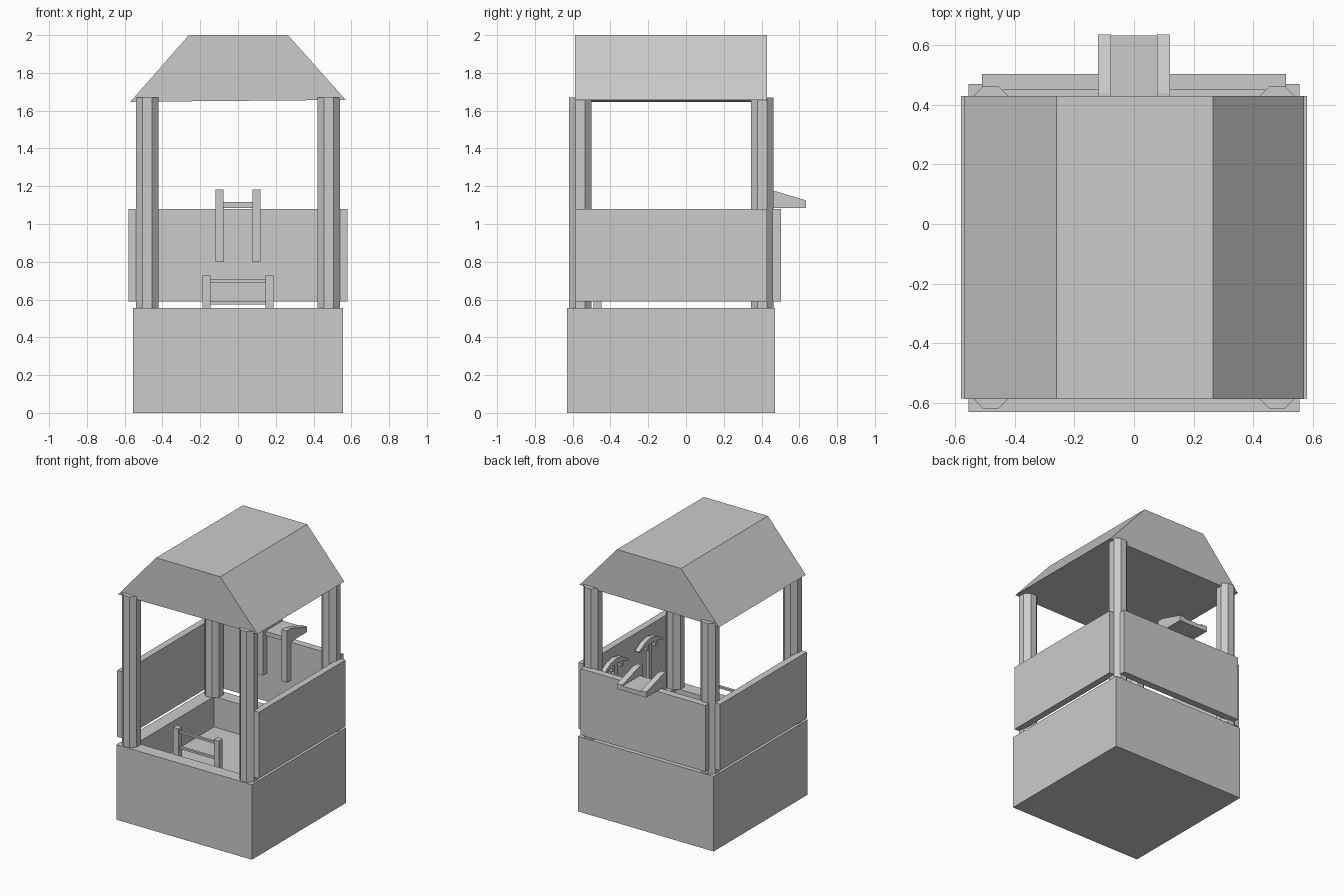
import bpy, bmesh, math

if "Cube" in bpy.data.objects:
    bpy.data.objects.remove(bpy.data.objects["Cube"])


def finish(name, bm):
    bmesh.ops.recalc_face_normals(bm, faces=bm.faces)
    mesh = bpy.data.meshes.new(name)
    bm.to_mesh(mesh)
    bm.free()
    ob = bpy.data.objects.new(name, mesh)
    bpy.context.collection.objects.link(ob)
    return ob


def prism(name, pts, lo, hi, axis):
    """Extrude a 2D outline along an axis between lo and hi."""
    def place(p, t):
        return {'x': (t, p[0], p[1]), 'y': (p[0], t, p[1]), 'z': (p[0], p[1], t)}[axis]
    bm = bmesh.new()
    a = [bm.verts.new(place(p, lo)) for p in pts]
    b = [bm.verts.new(place(p, hi)) for p in pts]
    bm.faces.new(a)
    bm.faces.new(b)
    n = len(pts)
    for i in range(n):
        bm.faces.new((a[i], a[(i + 1) % n], b[(i + 1) % n], b[i]))
    return finish(name, bm)


def box(name, x0, x1, y0, y1, z0, z1):
    return prism(name, [(x0, y0), (x1, y0), (x1, y1), (x0, y1)], z0, z1, 'z')


# Base with a sunken floor
bm = bmesh.new()
bmesh.ops.create_cube(bm, size=1)
for v in bm.verts:
    v.co = (v.co.x * 1.11, v.co.y * 1.10 - 0.08, (v.co.z + 0.5) * 0.555)
bm.normal_update()
top = [f for f in bm.faces if f.normal.z > 0.9]
bmesh.ops.inset_region(bm, faces=top, thickness=0.14)
pit = bmesh.ops.extrude_face_region(bm, geom=top)
bmesh.ops.translate(bm, vec=(0, 0, -0.225),
                    verts=[g for g in pit['geom'] if isinstance(g, bmesh.types.BMVert)])
bmesh.ops.delete(bm, geom=top, context='FACES')
finish("base", bm)

# Eight-sided corner posts
r, c = 0.06, 0.025
octagon = [(r, -c), (r, c), (c, r), (-c, r), (-r, c), (-r, -c), (-c, -r), (c, -r)]
for side, x in (("left", -0.48), ("right", 0.48)):
    for end, y in (("front", -0.56), ("back", 0.403)):
        prism(f"{end}_{side}_post", [(x + px, y + py) for px, py in octagon],
              0.555, 1.67, 'z')

# Wall panels
for side, s in (("left", -1), ("right", 1)):
    box(f"{side}_panel", *sorted((s * 0.53, s * 0.58)), -0.585, 0.43, 0.59, 1.08)
box("back_panel", -0.51, 0.51, 0.45, 0.503, 0.59, 1.08)

# Roof
prism("roof", [(-0.57, 1.647), (0.57, 1.657), (0.265, 2.0), (-0.26, 2.0)],
      -0.587, 0.43, 'y')

# Ladder into the pit
for side, s in (("left", -1), ("right", 1)):
    box(f"ladder_{side}_rail", *sorted((s * 0.145, s * 0.188)), -0.49, -0.447, 0.33, 0.727)
for i, z in enumerate((0.455, 0.575, 0.69)):
    box(f"ladder_rung_{i + 1}", -0.146, 0.146, -0.478, -0.46, z, z + 0.015)

# Bracket hooked over the back panel
arm = [(0.40, 0.80), (0.449, 0.80), (0.449, 1.085), (0.635, 1.085),
       (0.635, 1.125), (0.48, 1.172), (0.44, 1.183), (0.40, 1.183)]
for side, s in (("left", -1), ("right", 1)):
    prism(f"bracket_{side}_arm", arm, s * 0.077, s * 0.12, 'x')
box("bracket_plate", -0.078, 0.078, 0.43, 0.633, 1.085, 1.117)

# Two pickaxes hung inside the right panel
for i, y in enumerate((-0.27, 0.133)):
    ts = [-1, -0.5, 0, 0.5, 1]
    head = [(y + 0.14 * t, 1.025 - 0.055 * t * t) for t in ts]
    head += [(y + 0.13 * t, 0.985 - 0.025 * t * t) for t in reversed(ts)]
    prism(f"pickaxe_{i + 1}_head", head, 0.475, 0.51, 'x')
    box(f"pickaxe_{i + 1}_handle", 0.48, 0.505, y - 0.015, y + 0.015, 0.67, 1.0)
    for k, dy in enumerate((-0.05, 0.05)):
        box(f"pickaxe_{i + 1}_peg_{k + 1}", 0.465, 0.535,
            y + dy - 0.014, y + dy + 0.014, 0.95, 0.978)
